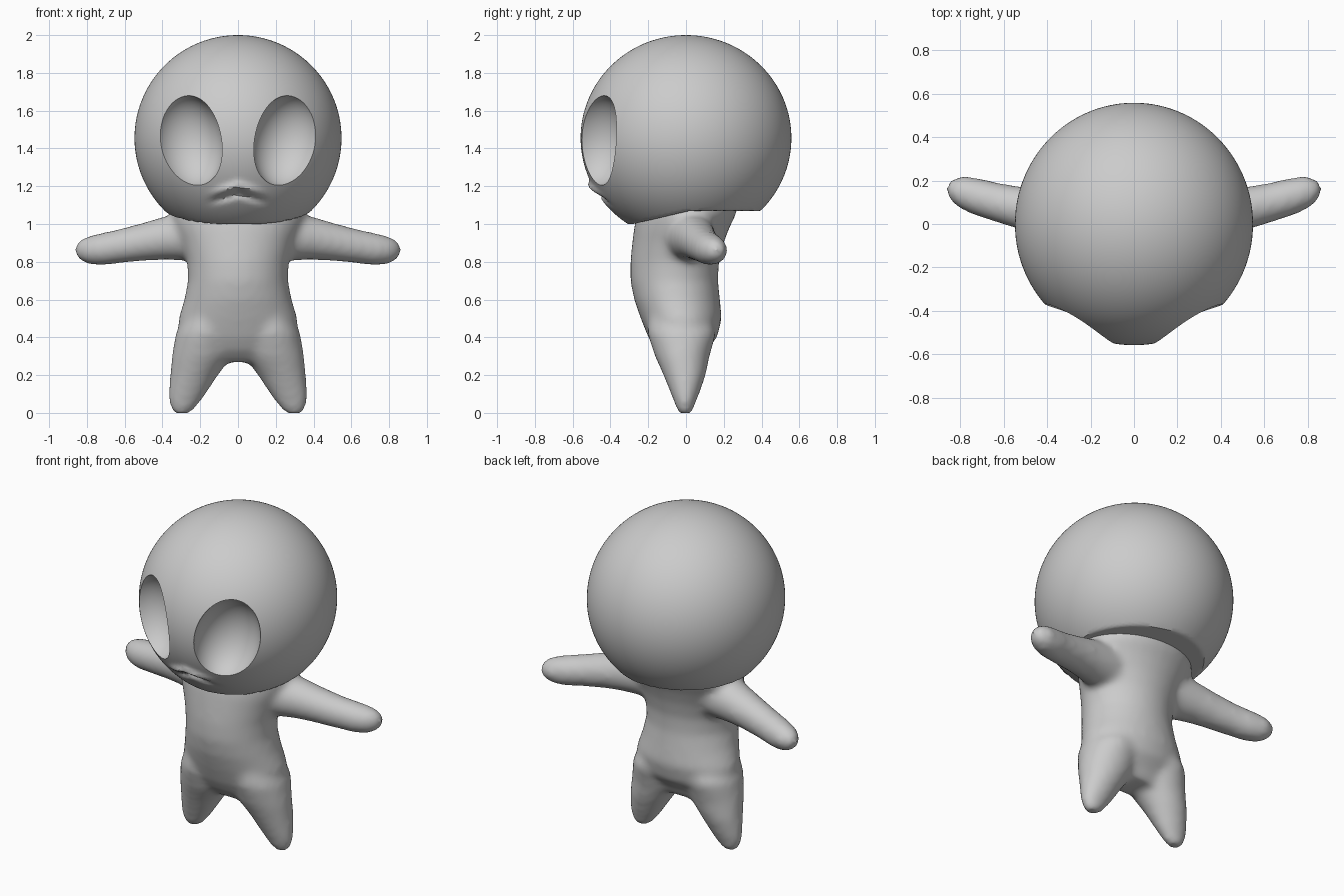
import bpy, bmesh, math
from mathutils import Vector, Matrix

if "Cube" in bpy.data.objects:
    bpy.data.objects.remove(bpy.data.objects["Cube"])


def make_object(name, bm):
    bmesh.ops.recalc_face_normals(bm, faces=bm.faces)
    mesh = bpy.data.meshes.new(name)
    bm.to_mesh(mesh)
    bm.free()
    ob = bpy.data.objects.new(name, mesh)
    bpy.context.collection.objects.link(ob)
    return ob


def bake_modifiers(ob):
    bpy.context.view_layer.update()
    dg = bpy.context.evaluated_depsgraph_get()
    mesh = bpy.data.meshes.new_from_object(ob.evaluated_get(dg))
    ob.modifiers.clear()
    ob.data = mesh


def smooth(ob, degrees):
    bpy.ops.object.select_all(action='DESELECT')
    ob.select_set(True)
    bpy.context.view_layer.objects.active = ob
    bpy.ops.object.shade_smooth_by_angle(angle=math.radians(degrees))


def loft(bm, rings, n=32):
    """Each ring is (centre, u axis, v axis); neighbours are bridged and the ends capped."""
    loops = []
    for c, u, v in rings:
        loops.append([bm.verts.new(Vector(c) + Vector(u) * math.cos(2 * math.pi * i / n)
                                   + Vector(v) * math.sin(2 * math.pi * i / n)) for i in range(n)])
    for a, b in zip(loops, loops[1:]):
        for i in range(n):
            j = (i + 1) % n
            bm.faces.new((a[i], a[j], b[j], b[i]))
    bm.faces.new(loops[0])
    bm.faces.new(loops[-1])


def flat_rings(rows):
    """Rows of (z, x min, x max, y min, y max) as horizontal ellipses."""
    return [(((a + b) / 2, (c + d) / 2, z), ((b - a) / 2, 0, 0), (0, (d - c) / 2, 0))
            for z, a, b, c, d in rows]


bm = bmesh.new()

# torso
torso = [(0.27, 0.20, -0.10, 0.08), (0.33, 0.28, -0.16, 0.11), (0.40, 0.32, -0.20, 0.165),
         (0.50, 0.315, -0.24, 0.19), (0.60, 0.285, -0.275, 0.18), (0.70, 0.265, -0.295, 0.17),
         (0.80, 0.27, -0.295, 0.175), (0.90, 0.30, -0.285, 0.20), (0.98, 0.335, -0.275, 0.23),
         (1.05, 0.36, -0.26, 0.265), (1.12, 0.33, -0.25, 0.28)]
loft(bm, flat_rings([(z, -w, w, a, b) for z, w, a, b in torso]))

# legs and arms on both sides
leg = [(-0.015, 0.28, 0.32, -0.025, 0.015), (0.01, 0.24, 0.352, -0.045, 0.035),
       (0.05, 0.205, 0.365, -0.06, 0.05), (0.10, 0.17, 0.367, -0.08, 0.07),
       (0.20, 0.105, 0.36, -0.12, 0.105), (0.30, 0.03, 0.35, -0.165, 0.125),
       (0.42, 0.01, 0.33, -0.205, 0.16), (0.50, 0.04, 0.29, -0.20, 0.13)]
arm = [(0.15, 0.00, 0.92, 0.14), (0.28, 0.025, 0.935, 0.13), (0.40, 0.05, 0.922, 0.112),
       (0.50, 0.07, 0.905, 0.10), (0.62, 0.097, 0.883, 0.09), (0.73, 0.128, 0.865, 0.085),
       (0.80, 0.15, 0.858, 0.073), (0.84, 0.163, 0.856, 0.05), (0.862, 0.17, 0.855, 0.02)]
for s in (-1, 1):
    loft(bm, flat_rings([(z, *sorted((s * a, s * b)), c, d) for z, a, b, c, d in leg]))
    along = Vector((s, 0.23, -0.14)).normalized()
    u = along.cross(Vector((0, 0, 1))).normalized()
    v = along.cross(u)
    loft(bm, [((s * x, y, z), u * r, v * r) for x, y, z, r in arm], 24)

# fuse the limbs into one soft body
body = make_object("body", bm)
remesh = body.modifiers.new("fuse", 'REMESH')
remesh.mode = 'VOXEL'
remesh.voxel_size = 0.018
soft = body.modifiers.new("soften", 'SMOOTH')
soft.factor = 0.5
soft.iterations = 12
bake_modifiers(body)
for vert in body.data.vertices:
    vert.co.z = max(vert.co.z, 0)
smooth(body, 60)

# head: a ball with a flattened underside, slanting down to the chin
bm = bmesh.new()
bmesh.ops.create_icosphere(bm, subdivisions=6, radius=1)
for vert in bm.verts:
    x, y, z = vert.co.x * 0.548, vert.co.y * 0.558, 1.455 + vert.co.z * 0.545
    floor = 1.0 + 0.07 * min(max((y + 0.28) / 0.3, 0), 1)
    z = max(z, floor)
    # puffed upper lip over a bowed mouth crease
    if y < -0.2:
        d = z - (1.172 - 0.30 * abs(x))
        fade = math.exp(-(x / 0.13) ** 4)
        y -= 0.024 * fade * math.exp(-((d - 0.03) / 0.022) ** 2)
        y += 0.022 * fade * math.exp(-((d + 0.012) / 0.018) ** 2)
    vert.co = (x, y, z)
head = make_object("head", bm)

# eye sockets: tilted bowls carved out of the face
cutters = []
for s in (-1, 1):
    bm = bmesh.new()
    bmesh.ops.create_uvsphere(bm, u_segments=48, v_segments=32, radius=1)
    bmesh.ops.transform(bm, matrix=Matrix.Translation((s * 0.262, -0.485, 1.44))
                        @ Matrix.Rotation(s * math.radians(30), 4, 'Z')
                        @ Matrix.Rotation(s * math.radians(14), 4, 'Y')
                        @ Matrix.Diagonal((0.185, 0.19, 0.25, 1)), verts=bm.verts)
    cutter = make_object("eye_socket_cutter", bm)
    cutter.hide_render = True
    cutters.append(cutter)
    cut = head.modifiers.new("eye_socket", 'BOOLEAN')
    cut.operation = 'DIFFERENCE'
    cut.solver = 'EXACT'
    cut.object = cutter
bake_modifiers(head)
for cutter in cutters:
    bpy.data.objects.remove(cutter)
smooth(head, 35)
